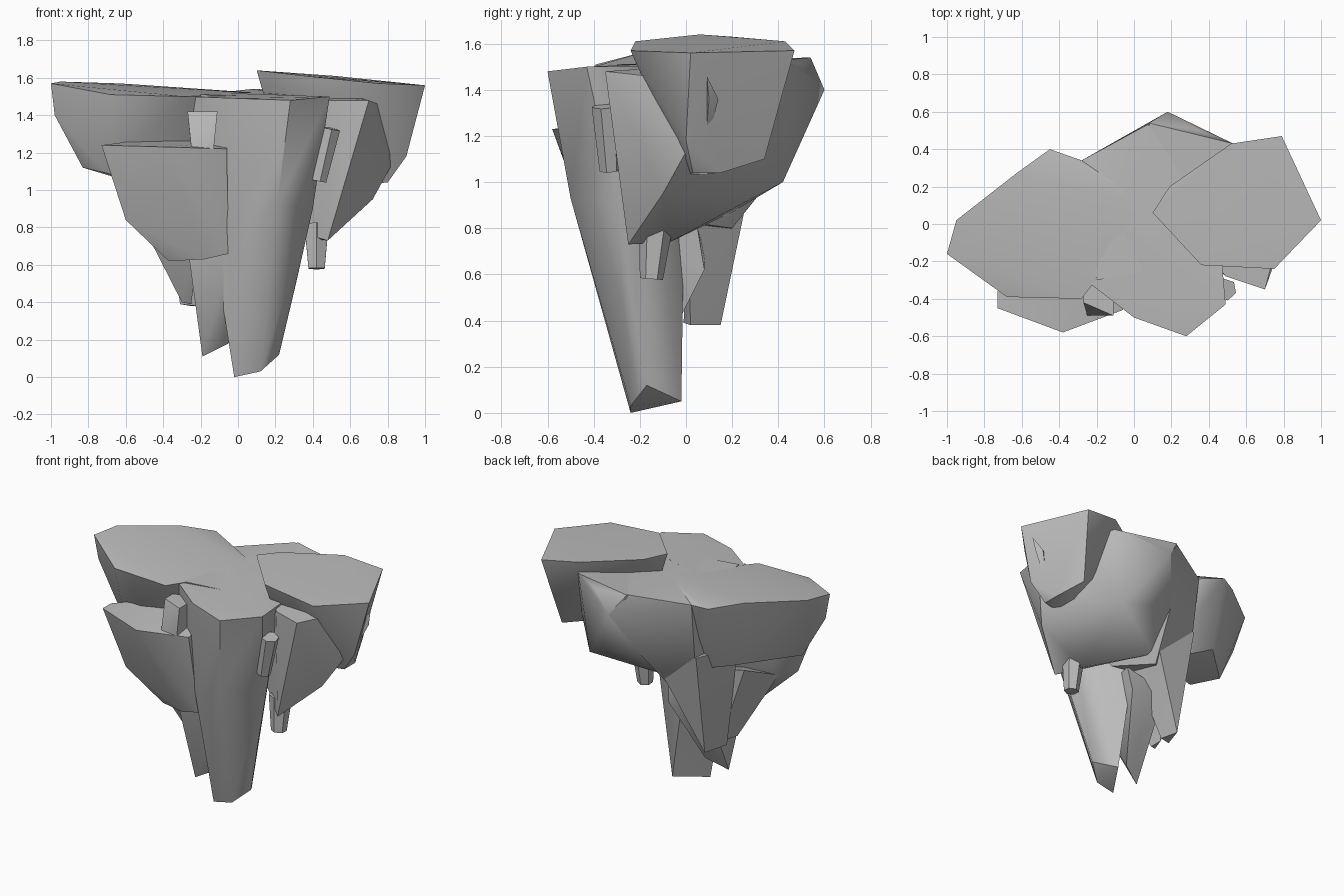
import bpy
import bmesh
import math
from mathutils import Vector

default_cube = bpy.data.objects.get("Cube")
if default_cube:
    bpy.data.objects.remove(default_cube, do_unlink=True)

# One plain stone colour for every rock
stone = bpy.data.materials.new("grey_stone")
stone.use_nodes = True
stone_colour = (.5, .5, .5, 1)
stone.diffuse_color = stone_colour
shader = next(n for n in stone.node_tree.nodes if n.type == "BSDF_PRINCIPLED")
shader.inputs["Base Color"].default_value = stone_colour


def finish(name, mesh_data):
    """Turn a bmesh into a shaded, stone coloured object."""
    bmesh.ops.recalc_face_normals(mesh_data, faces=mesh_data.faces)
    mesh = bpy.data.meshes.new(name)
    mesh_data.to_mesh(mesh)
    mesh_data.free()
    mesh.materials.append(stone)
    rock = bpy.data.objects.new(name, mesh)
    bpy.context.collection.objects.link(rock)
    bpy.ops.object.select_all(action="DESELECT")
    rock.select_set(True)
    bpy.context.view_layer.objects.active = rock
    bpy.ops.object.shade_smooth_by_angle(angle=math.radians(45))
    return rock


def boulder(name, rim, lower):
    """Wrap a convex rock around its upper rim and lower corners."""
    bm = bmesh.new()
    corners = [bm.verts.new(point) for point in rim + lower]
    hull = bmesh.ops.convex_hull(bm, input=corners)
    unused = set(hull["geom_interior"]) | set(hull["geom_unused"])
    loose = [item for item in unused if isinstance(item, bmesh.types.BMVert)]
    bmesh.ops.delete(bm, geom=loose, context="VERTS")
    return finish(name, bm)


def stud(name, start, end, start_radius, end_radius, sides=6):
    """Make a small tapered rock running between two points."""
    start, end = Vector(start), Vector(end)
    axis = end - start
    bm = bmesh.new()
    bmesh.ops.create_cone(bm, cap_ends=True, segments=sides, depth=axis.length,
                          radius1=start_radius, radius2=end_radius)
    turn = axis.to_track_quat("Z", "Y").to_matrix()
    bmesh.ops.rotate(bm, verts=bm.verts, matrix=turn)
    bmesh.ops.translate(bm, verts=bm.verts, vec=(start + end) / 2)
    return finish(name, bm)


# Tall front column, the lowest point of the island
boulder("front_column",
        rim=[(-.26, -.3, 1.5), (0, -.5, 1.49), (.28, -.6, 1.48), (.49, -.43, 1.5),
             (.47, -.2, 1.5), (-.1, 0, 1.52)],
        lower=[(.4, -.3, .9), (.21, -.5, .93), (.31, -.22, .5), (-.04, -.4, .75),
               (-.02, -.24, 0), (.12, -.24, .03), (.22, -.17, .12),
               (.12, -.02, .05), (.1, -.03, .4)])

# Wide shelf on one side
boulder("side_shelf",
        rim=[(-1, -.16, 1.57), (-.95, .02, 1.58), (-.63, .27, 1.57), (-.45, .4, 1.53),
             (-.28, .34, 1.49), (.1, .1, 1.52), (-.28, -.4, 1.5), (-.68, -.39, 1.51)],
        lower=[(-.98, -.14, 1.4), (-.83, -.1, 1.12), (-.7, -.25, 1.09),
               (-.5, .22, 1.08), (-.1, .1, .9)])

# Middle mass that fills the plateau and narrows to the rear leg
boulder("plateau_core",
        rim=[(-.28, .34, 1.49), (.07, .53, 1.54), (.18, .6, 1.4), (.35, .45, 1.52),
             (.4, -.2, 1.5), (-.2, -.3, 1.51)],
        lower=[(-.27, .29, 1.1), (.05, .44, 1.1), (-.02, .2, .8), (-.3, 0, .8),
               (.2, -.15, .85)])
boulder("rear_leg",
        rim=[(-.28, .29, 1.1), (.1, .3, 1.1), (.1, 0, 1), (-.4, 0, 1.1)],
        lower=[(-.04, .2, .8), (-.31, -.01, .39), (-.25, .15, .38), (-.22, .02, .38)])

# Large rear block with a point hanging at its front
boulder("rear_block",
        rim=[(.08, .54, 1.54), (.18, .6, 1.4), (.35, .5, 1.5), (.53, .43, 1.53),
             (.82, .1, 1.43), (.7, -.35, 1.48), (.49, -.28, 1.48), (.2, .1, 1.5)],
        lower=[(.83, .01, 1.15), (.72, -.1, .95), (.48, -.25, .73),
               (.39, -.07, .74), (.45, .42, 1), (.05, .44, 1.1), (0, .2, .87)])

# Raised cup shaped rock
boulder("raised_cup",
        rim=[(.1, .06, 1.64), (.19, .2, 1.63), (.52, .43, 1.61), (.79, .47, 1.57),
             (1, .02, 1.56), (.75, -.24, 1.57), (.36, -.22, 1.61)],
        lower=[(.14, .07, 1.5), (.38, -.19, 1.5), (.9, 0, 1.18), (.8, .03, 1.04),
               (.8, .15, 1.04), (.72, .34, 1.1), (.6, 0, 1.03)])

# Lower ledge and the broken pieces beneath it
boulder("front_ledge",
        rim=[(-.73, -.36, 1.24), (-.73, -.45, 1.24), (-.38, -.58, 1.23),
             (-.06, -.46, 1.22), (-.06, -.2, 1.26), (-.5, -.2, 1.27)],
        lower=[(-.6, -.38, .84), (-.5, -.25, .82), (-.37, -.3, .62),
               (-.18, -.36, .63), (-.05, -.36, .66), (-.1, -.1, .8)])
boulder("ledge_shard",
        rim=[(-.52, -.28, .83), (-.2, -.34, .8), (-.2, 0, .9), (-.45, 0, .95)],
        lower=[(-.3, -.14, .4), (-.25, -.12, .39), (-.25, -.02, .39)])
boulder("middle_leg",
        rim=[(-.27, -.3, .7), (0, -.36, .8), (.1, .05, .8), (-.2, .08, .7)],
        lower=[(.08, .08, .62), (-.19, -.2, .11), (-.05, -.14, .18),
               (-.08, -.04, .38), (-.05, -.25, .35)])

# Small stones stuck to the walls
boulder("ledge_stone",
        rim=[(-.27, -.42, 1.42), (-.11, -.49, 1.42), (-.11, -.3, 1.42), (-.27, -.33, 1.42)],
        lower=[(-.25, -.49, 1.23), (-.13, -.49, 1.22), (-.13, -.35, 1.22), (-.25, -.35, 1.22)])
stud("column_stone", (.49, -.35, 1.33), (.43, -.33, 1.05), .06, .045)
stud("hanging_stone", (.42, -.13, .82), (.42, -.15, .58), .075, .05)
boulder("cup_chip",
        rim=[(.96, .09, 1.46), (.91, .14, 1.36)],
        lower=[(.88, .12, 1.28), (.88, .09, 1.24), (.85, .1, 1.35), (.94, .1, 1.36)])
